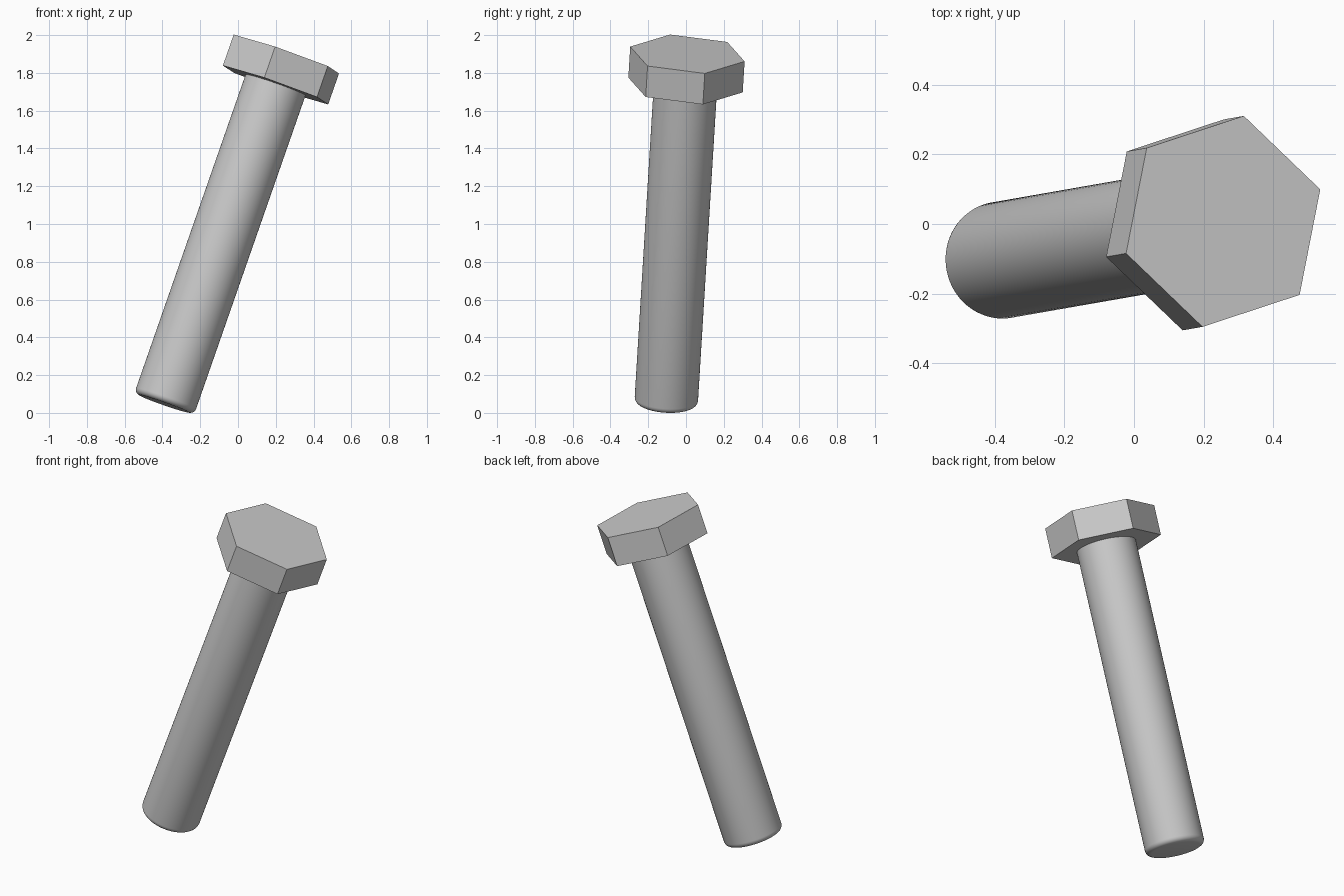
import bpy
import bmesh
import math
from mathutils import Matrix, Vector

if "Cube" in bpy.data.objects:
    bpy.data.objects.remove(bpy.data.objects["Cube"])

HEAD_RADIUS, HEAD_HEIGHT = 0.311, 0.174
SHAFT_RADIUS, LENGTH, FILLET = 0.168, 1.965, 0.03

# Leaning frame: origin at the middle of the head's top, local z along the bolt
axis = Vector((0.329, 0.0575, 0.9425)).normalized()
corner = Vector((-0.278, -0.0915, 0.10))
across = (corner - axis * corner.dot(axis)).normalized()
frame = Matrix((across, axis.cross(across), axis)).transposed().to_4x4()
frame.translation = (0.256, 0.0075, 1.90)

steel = bpy.data.materials.new("grey_steel")
steel.use_nodes = True
colour = (0.6, 0.6, 0.6, 1)
steel.diffuse_color = colour
steel.node_tree.nodes["Principled BSDF"].inputs["Base Color"].default_value = colour


def add_prism(name, sides, radius, bottom, top, fillet=0):
    """Prism along local z with a corner on local x and a rounded lower rim."""
    bm = bmesh.new()
    bmesh.ops.create_circle(bm, cap_ends=True, segments=sides, radius=radius)
    turn = math.atan2(bm.verts[:][0].co.y, bm.verts[:][0].co.x)
    bmesh.ops.rotate(bm, verts=bm.verts, matrix=Matrix.Rotation(-turn, 3, "Z"))
    bmesh.ops.translate(bm, verts=bm.verts, vec=(0, 0, bottom))
    rim = bm.edges[:]
    grown = bmesh.ops.extrude_face_region(bm, geom=bm.faces[:], use_keep_orig=True)
    raised = [g for g in grown["geom"] if isinstance(g, bmesh.types.BMVert)]
    bmesh.ops.translate(bm, verts=raised, vec=(0, 0, top - bottom))
    if fillet:
        bmesh.ops.bevel(bm, geom=rim, offset=fillet, segments=5,
                        profile=0.5, affect="EDGES")
    bmesh.ops.recalc_face_normals(bm, faces=bm.faces)
    mesh = bpy.data.meshes.new(name)
    bm.to_mesh(mesh)
    bm.free()
    mesh.materials.append(steel)
    obj = bpy.data.objects.new(name, mesh)
    bpy.context.collection.objects.link(obj)
    obj.matrix_world = frame
    return obj


# Hexagonal head
add_prism("hex_head", 6, HEAD_RADIUS, -HEAD_HEIGHT, 0)

# Round shaft with a softened tip, running slightly into the head
shaft = add_prism("shaft", 64, SHAFT_RADIUS, -LENGTH, -HEAD_HEIGHT + 0.02, FILLET)
bpy.ops.object.select_all(action="DESELECT")
shaft.select_set(True)
bpy.context.view_layer.objects.active = shaft
bpy.ops.object.shade_smooth_by_angle(angle=math.radians(35))
